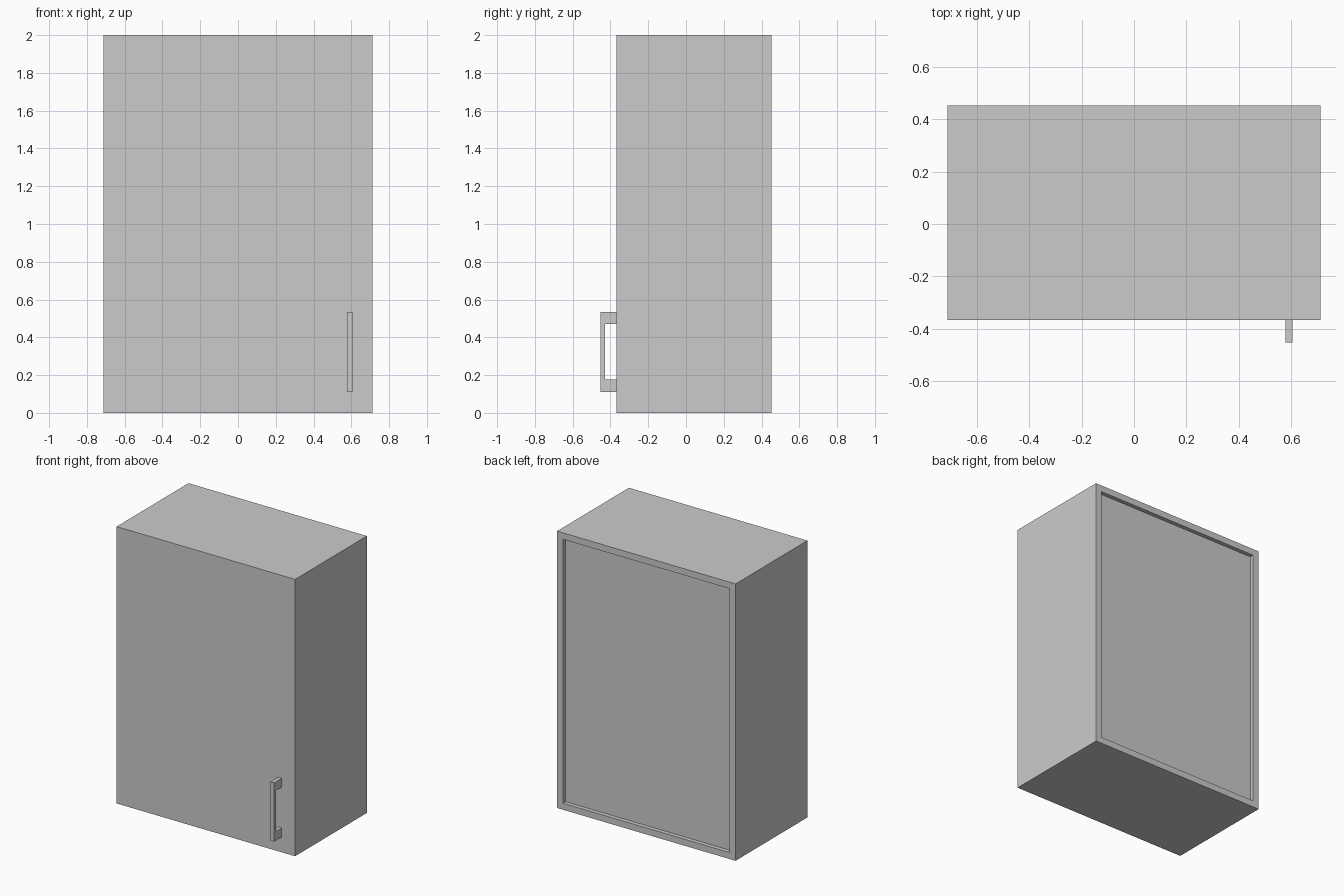
import bpy, bmesh

if "Cube" in bpy.data.objects:
    bpy.data.objects.remove(bpy.data.objects["Cube"])

W, YF, YB, H = 0.713, -0.367, 0.453, 2.0   # half width, front, back, height
T = 0.047                                  # board thickness
DOOR = 0.045                               # door thickness


def box(name, x, y, z):
    """Box from (min, max) ranges on each axis."""
    bm = bmesh.new()
    bmesh.ops.create_cube(bm, size=1)
    for v in bm.verts:
        v.co = [r[0] if c < 0 else r[1] for c, r in zip(v.co, (x, y, z))]
    mesh = bpy.data.meshes.new(name)
    bm.to_mesh(mesh)
    bm.free()
    ob = bpy.data.objects.new(name, mesh)
    bpy.context.collection.objects.link(ob)
    return ob


def extrude_profile(name, pts, x0, x1):
    """Solid from a (y, z) outline pushed along x."""
    bm = bmesh.new()
    face = bm.faces.new([bm.verts.new((x0, y, z)) for y, z in pts])
    new = bmesh.ops.extrude_face_region(bm, geom=[face])["geom"]
    verts = [g for g in new if isinstance(g, bmesh.types.BMVert)]
    bmesh.ops.translate(bm, verts=verts, vec=(x1 - x0, 0, 0))
    bmesh.ops.recalc_face_normals(bm, faces=bm.faces)
    mesh = bpy.data.meshes.new(name)
    bm.to_mesh(mesh)
    bm.free()
    ob = bpy.data.objects.new(name, mesh)
    bpy.context.collection.objects.link(ob)
    return ob


# Carcass boards
body_y = (YF + DOOR, YB)
inner_x = (-W + T, W - T)
box("left_side", (-W, -W + T), body_y, (0, H))
box("right_side", (W - T, W), body_y, (0, H))
box("bottom_board", inner_x, body_y, (0, T))
box("top_board", inner_x, body_y, (H - T, H))

# Recessed back panel
box("back_panel", inner_x, (YB - 0.05, YB - 0.03), (T, H - T))

# Full-size front door
box("door", (-W, W), (YF, YF + DOOR), (0, H))

# Bracket-shaped pull handle
grip, out = -0.43, -0.453
extrude_profile("handle", [
    (YF, 0.11), (out, 0.11), (out, 0.535), (YF, 0.535),
    (YF, 0.47), (grip, 0.47), (grip, 0.176), (YF, 0.176),
], 0.578, 0.606)
